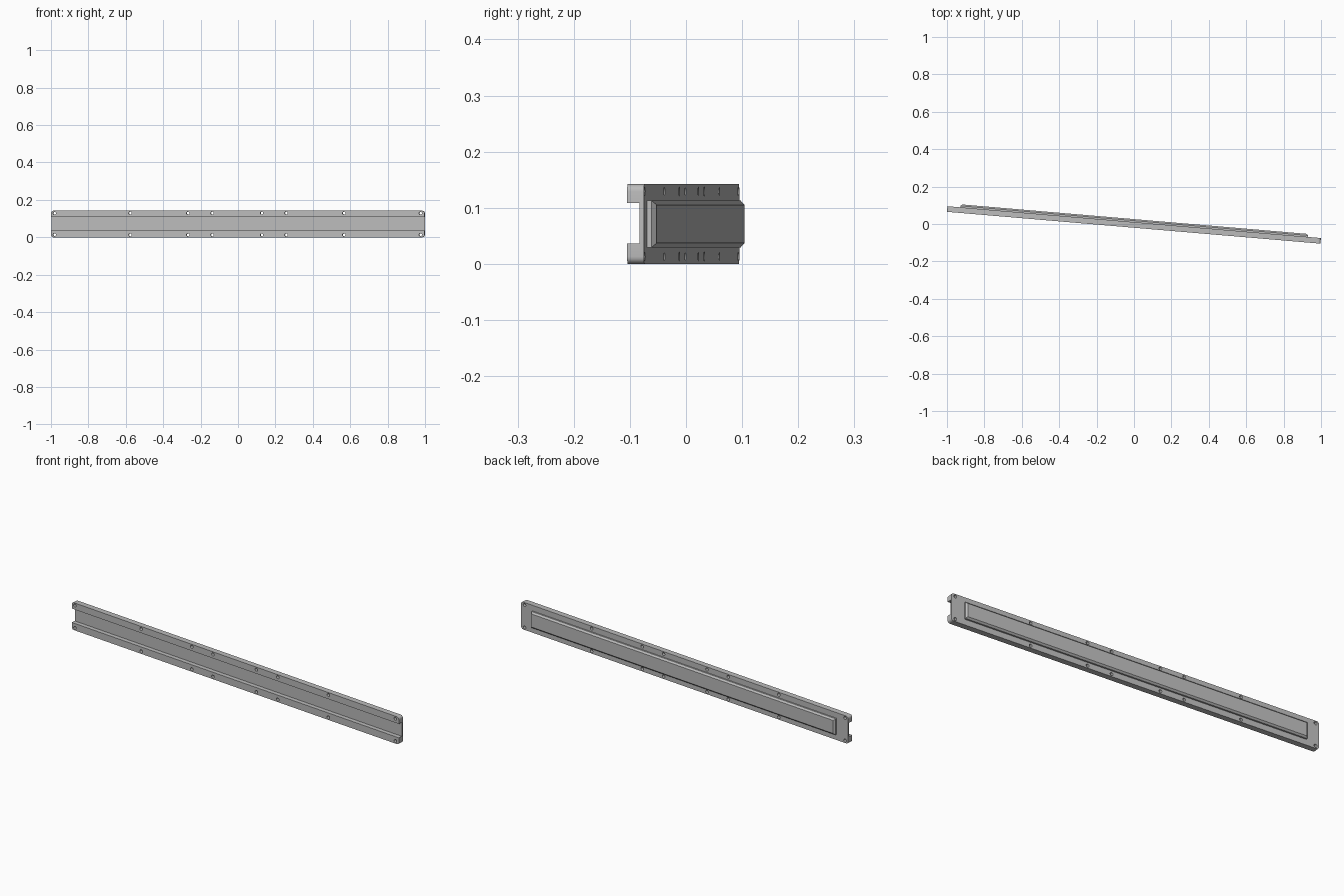
import bpy, bmesh, math
from mathutils import Matrix, Vector

if "Cube" in bpy.data.objects:
    bpy.data.objects.remove(bpy.data.objects["Cube"], do_unlink=True)

LENGTH, HEIGHT, DEPTH = 2.004, 0.142, 0.03
PLACE = Matrix.Translation((0.001, 0.01, 0)) @ Matrix.Rotation(-0.085, 4, 'Z')

grey = bpy.data.materials.new("light grey metal")
grey.use_nodes = True
grey.diffuse_color = (0.5, 0.5, 0.5, 1)
grey.node_tree.nodes["Principled BSDF"].inputs["Base Color"].default_value = (0.5, 0.5, 0.5, 1)


def box(bm, x, y, z):
    """Add a box spanning the given ranges."""
    size = [b - a for a, b in (x, y, z)]
    mid = Vector([(a + b) / 2 for a, b in (x, y, z)])
    bmesh.ops.create_cube(bm, size=1, matrix=Matrix.Translation(mid) @ Matrix.Diagonal((*size, 1)))


def bevel(bm, rule, width, segments):
    edges = [e for e in bm.edges if rule(*(v.co for v in e.verts))]
    bmesh.ops.bevel(bm, geom=edges, offset=width, segments=segments, profile=0.5, affect='EDGES')


def finish(bm, name):
    bmesh.ops.recalc_face_normals(bm, faces=bm.faces)
    mesh = bpy.data.meshes.new(name)
    bm.to_mesh(mesh)
    bm.free()
    mesh.materials.append(grey)
    obj = bpy.data.objects.new(name, mesh)
    bpy.context.collection.objects.link(obj)
    obj.matrix_world = PLACE
    return obj


def select(obj):
    bpy.ops.object.select_all(action='DESELECT')
    obj.select_set(True)
    bpy.context.view_layer.objects.active = obj


# Main bar with rounded end corners
bm = bmesh.new()
box(bm, (-LENGTH / 2, LENGTH / 2), (-DEPTH, 0), (0, HEIGHT))
bevel(bm, lambda a, b: abs(a.y - b.y) > 0.01, 0.013, 6)
bar = finish(bm, "channel_bar")

# Front channel and bolt holes, as cutters
bm = bmesh.new()
box(bm, (-1.1, 1.1), (-0.06, -0.008), (0.036, 0.108))
channel = finish(bm, "channel_cutter")

bm = bmesh.new()
for x in (-0.983, -0.577, -0.267, -0.137, 0.129, 0.26, 0.57, 0.981):
    for z in (0.013, HEIGHT - 0.013):
        bmesh.ops.create_cone(
            bm, cap_ends=True, segments=20, radius1=0.008, radius2=0.008, depth=0.2,
            matrix=Matrix.Translation((x, 0, z)) @ Matrix.Rotation(math.pi / 2, 4, 'X'))
holes = finish(bm, "hole_cutter")

for cutter in (channel, holes):
    cutter.hide_render = True
    cut = bar.modifiers.new("cut", 'BOOLEAN')
    cut.operation = 'DIFFERENCE'
    cut.solver = 'EXACT'
    cut.object = cutter
    select(bar)
    bpy.ops.object.modifier_apply(modifier=cut.name)
    bpy.data.objects.remove(cutter, do_unlink=True)

# Raised panel on the back with chamfered rim
bm = bmesh.new()
box(bm, (-0.932, 0.932), (-0.002, 0.016), (0.029, 0.113))
bevel(bm, lambda a, b: min(a.y, b.y) > 0.01, 0.008, 1)
panel = finish(bm, "back_panel")

select(bar)
bpy.ops.object.shade_smooth_by_angle(angle=math.radians(30))
